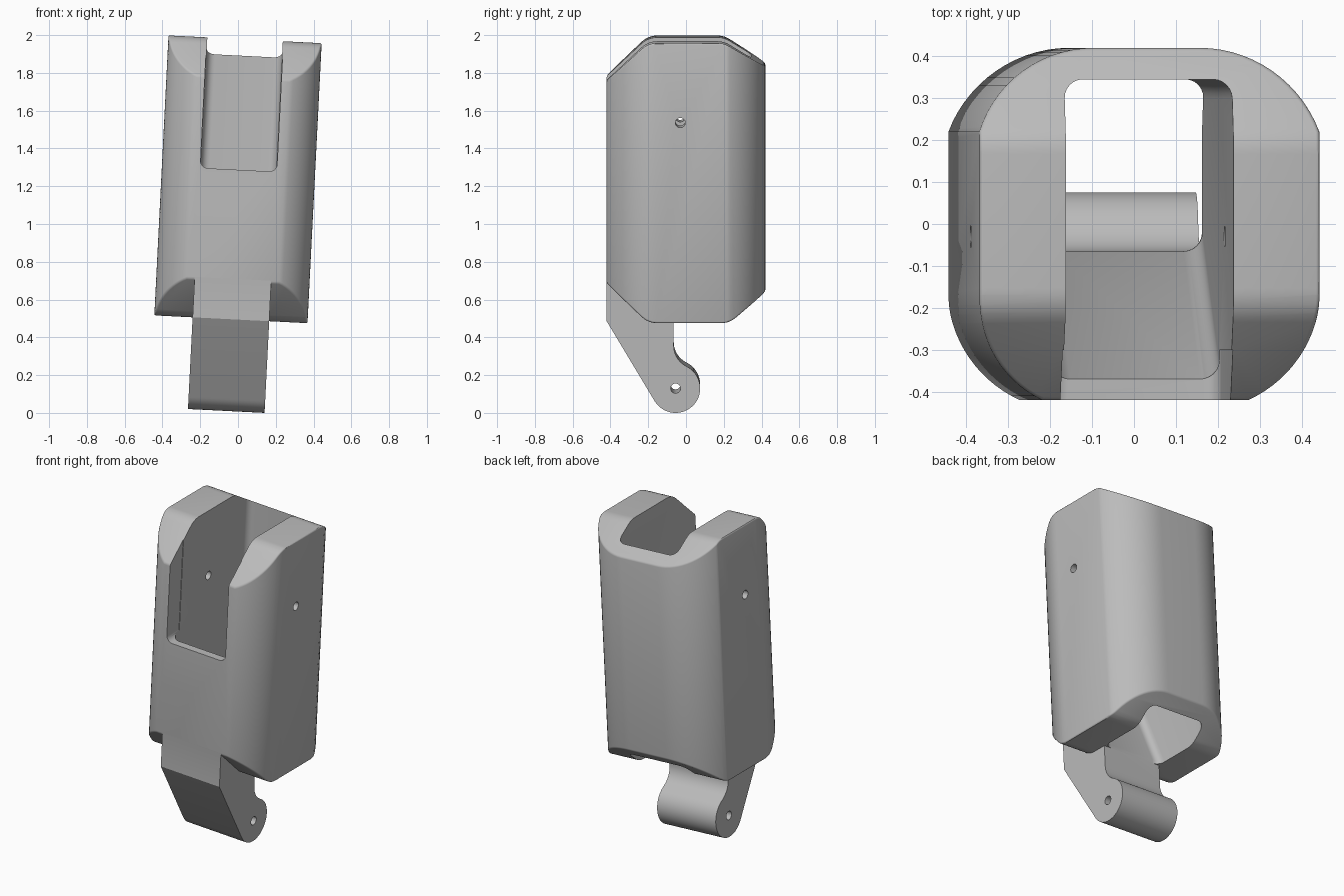
import bpy, bmesh
from math import sin, cos, radians, pi
from mathutils import Matrix, Vector

cube = bpy.data.objects.get("Cube")
if cube:
    bpy.data.objects.remove(cube)

grey = bpy.data.materials.new("mid_grey")
grey.use_nodes = True
grey.diffuse_color = (0.5, 0.5, 0.5, 1)
grey.node_tree.nodes["Principled BSDF"].inputs["Base Color"].default_value = (0.5, 0.5, 0.5, 1)


def arc(cx, cy, r, a0, a1, n=10):
    """Points on an arc, angles in degrees."""
    angles = [radians(a0 + (a1 - a0) * i / n) for i in range(n + 1)]
    return [(cx + r * cos(a), cy + r * sin(a)) for a in angles]


def round_corners(corners, n=6):
    """Round a polygon given as (x, y, radius)."""
    out = []
    for i, (x, y, r) in enumerate(corners):
        p = Vector((x, y))
        if r == 0:
            out.append((x, y))
            continue
        a = (Vector(corners[i - 1][:2]) - p).normalized()
        b = (Vector(corners[(i + 1) % len(corners)][:2]) - p).normalized()
        half = a.angle(b) / 2
        start = p + a * (r / (sin(half) / cos(half)))
        centre = p + (a + b).normalized() * (r / sin(half))
        turn = (pi - 2 * half) * (1 if a.cross(b) < 0 else -1)
        for k in range(n + 1):
            q = Matrix.Rotation(turn * k / n, 2) @ (start - centre) + centre
            out.append((q.x, q.y))
    return out


def loft(name, sections):
    """Closed solid through matching rings of 3D points."""
    bm = bmesh.new()
    rings = [[bm.verts.new(p) for p in s] for s in sections]
    n = len(rings[0])
    for lo, hi in zip(rings, rings[1:]):
        for i in range(n):
            j = (i + 1) % n
            bm.faces.new((lo[i], lo[j], hi[j], hi[i]))
    bm.faces.new(rings[0][::-1])
    bm.faces.new(rings[-1])
    bmesh.ops.recalc_face_normals(bm, faces=bm.faces)
    mesh = bpy.data.meshes.new(name)
    bm.to_mesh(mesh)
    bm.free()
    mesh.materials.append(grey)
    obj = bpy.data.objects.new(name, mesh)
    bpy.context.collection.objects.link(obj)
    return obj


def side_prism(name, profile, half):
    """Profile in (y, z), extruded along x."""
    return loft(name, [[(x, y, z) for y, z in profile] for x in (-half, half)])


def apply(obj, mod):
    bpy.context.view_layer.objects.active = obj
    bpy.ops.object.modifier_apply(modifier=mod.name)


def combine(obj, tool, operation):
    mod = obj.modifiers.new("combine", 'BOOLEAN')
    mod.operation, mod.solver, mod.object = operation, 'EXACT', tool
    apply(obj, mod)
    bpy.data.objects.remove(tool)


# Housing: rounded plan trimmed by a chamfered side outline
half_plan = arc(0.131, -0.17, 0.275, -65.4, 0, 14) + arc(0.126, 0.124, 0.296, 19, 90, 14)
plan = half_plan + [(-x, y) for x, y in reversed(half_plan)]
housing = loft("housing", [[(x, y, z) for x, y in plan] for z in (-1, 1)])
outline = round_corners([
    (-0.6, -0.37, 0), (-0.2, -0.742, 0.12), (0.23, -0.742, 0.12), (0.6, -0.44, 0),
    (0.6, 0.5, 0), (0.2, 0.742, 0.12), (-0.2, 0.742, 0.12), (-0.6, 0.37, 0)])
combine(housing, side_prism("trim", outline, 1), 'INTERSECT')
bevel = housing.modifiers.new("soft_rim", 'BEVEL')
bevel.width, bevel.segments = 0.018, 3
bevel.limit_method, bevel.angle_limit = 'ANGLE', radians(35)
apply(housing, bevel)

# Cavity: rounded well whose front wall thickens downwards
rings = []
for z, front in ((-1, -0.065), (-0.72, -0.065), (0.05, -0.37), (1, -0.37)):
    ring = round_corners([(-0.2, front, 0.045), (0.2, front, 0.045),
                          (0.2, 0.345, 0.045), (-0.2, 0.345, 0.045)])
    rings.append([(x, y, z) for x, y in ring])
combine(housing, loft("cavity", rings), 'DIFFERENCE')

# Hinge arm: sloped strap ending in a barrel
arm_profile = ([(-0.42, -0.45), (-0.42, -0.742)]
               + arc(-0.055, -1.098, 0.13, 211.2, 423.9, 32)
               + arc(0.055, -0.873, 0.12, 243.9, 180, 12)[1:]
               + [(-0.065, -0.72), (-0.172, -0.45)])
combine(housing, side_prism("arm", arm_profile, 0.203), 'UNION')

# Front slot, open at the top
slot = round_corners([(-0.203, 0.05, 0.04), (0.203, 0.05, 0.04), (0.203, 1, 0), (-0.203, 1, 0)])
combine(housing, loft("slot", [[(x, y, z) for x, z in slot] for y in (-0.6, -0.3)]), 'DIFFERENCE')

# Cross pin holes
for y, z in ((-0.03, 0.32), (-0.055, -1.098)):
    combine(housing, side_prism("pin_hole", arc(y, z, 0.026, 0, 345, 23), 1), 'DIFFERENCE')

# Slight lean to the side, standing on the ground
housing.data.transform(Matrix.Translation((0, 0, 1.242)) @ Matrix.Rotation(radians(2.9), 4, 'Y'))
lowest = min(v.co.z for v in housing.data.vertices)
housing.data.transform(Matrix.Translation((0, 0, -lowest)))
housing.name = "hinged_housing"
bpy.ops.object.select_all(action='DESELECT')
housing.select_set(True)
bpy.context.view_layer.objects.active = housing
bpy.ops.object.shade_smooth_by_angle(angle=radians(30))
